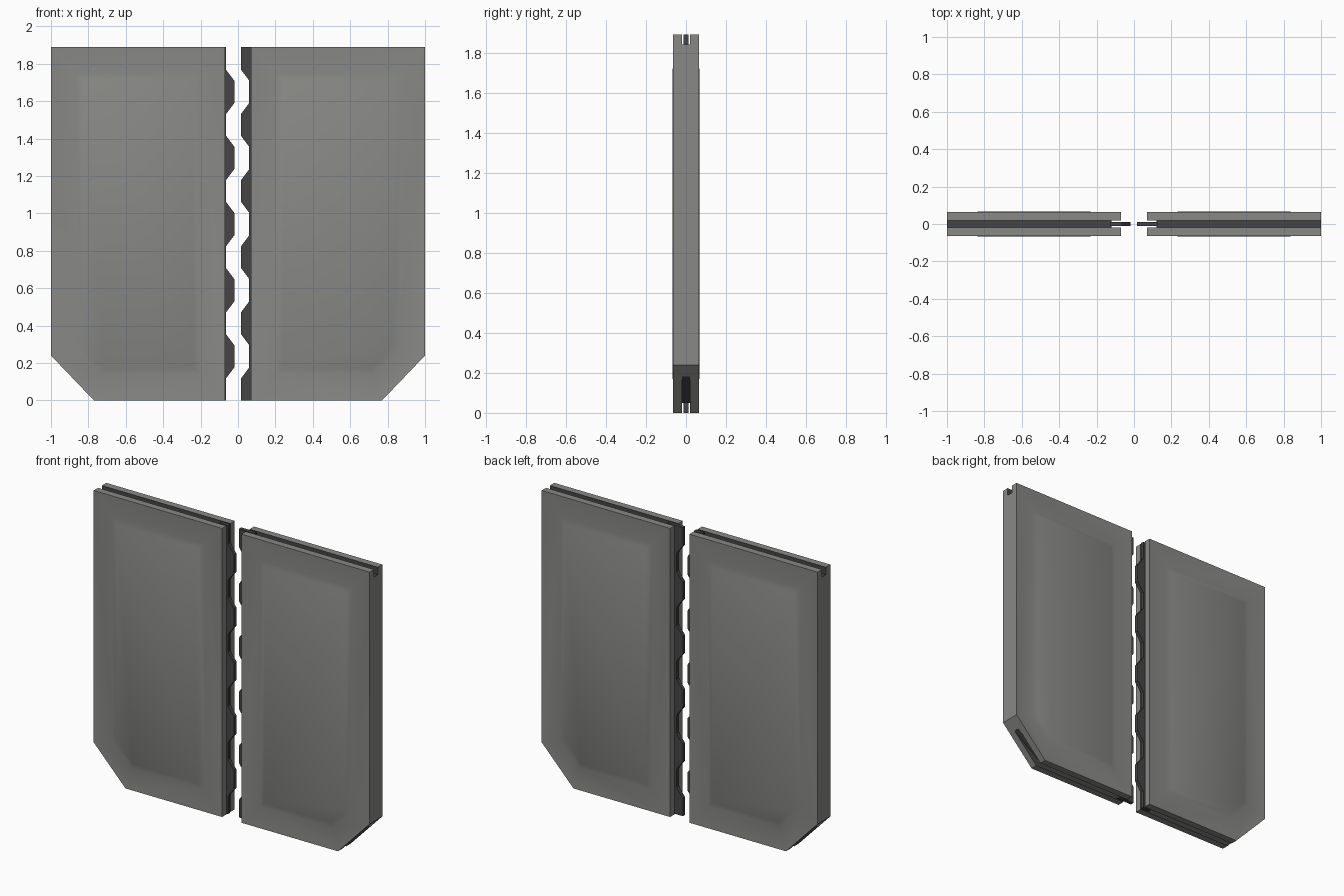
import bpy, bmesh, math

if "Cube" in bpy.data.objects:
    bpy.data.objects.remove(bpy.data.objects["Cube"])

H = 1.89
dark = bpy.data.materials.new("dark_metal")
dark.diffuse_color = (0.06, 0.06, 0.06, 1)
dark.use_nodes = True
dark.node_tree.nodes["Principled BSDF"].inputs["Base Color"].default_value = dark.diffuse_color
grey = bpy.data.materials.new("grey_metal")
grey.diffuse_color = (0.25, 0.25, 0.24, 1)
grey.use_nodes = True
grey.node_tree.nodes["Principled BSDF"].inputs["Base Color"].default_value = grey.diffuse_color


def loft(name, layers, mat):
    """Closed solid from (outline, y) layers; outlines are x/z points."""
    bm = bmesh.new()
    rings = [[bm.verts.new((x, y, z)) for x, z in pts] for pts, y in layers]
    for a, b in zip(rings, rings[1:]):
        n = len(a)
        for i in range(n):
            bm.faces.new((a[i], a[(i + 1) % n], b[(i + 1) % n], b[i]))
    bm.faces.new(rings[0])
    bm.faces.new(rings[-1])
    bmesh.ops.recalc_face_normals(bm, faces=bm.faces)
    me = bpy.data.meshes.new(name)
    bm.to_mesh(me)
    bm.free()
    me.materials.append(mat)
    ob = bpy.data.objects.new(name, me)
    bpy.context.collection.objects.link(ob)
    return ob


def select(ob):
    bpy.ops.object.select_all(action='DESELECT')
    ob.select_set(True)
    bpy.context.view_layer.objects.active = ob


def flip(pts, s):
    return [(x * s, z) for x, z in pts]


# outlines of the right-hand leaf
rim = [(0.07, 0), (0.77, 0), (1, 0.24), (1, H), (0.07, H)]
ring = [(0.20, 0.14), (0.73, 0.14), (0.87, 0.29), (0.87, 1.75), (0.20, 1.75)]
pad = [(0.24, 0.175), (0.715, 0.175), (0.83, 0.30), (0.83, 1.715), (0.24, 1.715)]
# C-shaped groove running over the top, inner edge, bottom and lower corner
groove = [(1.1, H + .1), (-0.1, H + .1), (-0.1, -0.1), (1.1, -0.1), (1.1, 0.12),
          (0.945, 0.183), (0.76, 0.05), (0.12, 0.05), (0.12, 1.84), (1.1, 1.84)]


def tooth_edge(out, inn, first):
    """Trapezoid tooth edge from z = H down to z = 0."""
    pts = [(first, H)]
    for k in range(5):
        z = 1.77 - 0.3535 * k
        pts += [(out, z), (inn, z - 0.06), (inn, z - 0.18), (out, z - 0.24)]
    return pts + [(first, 0)]


for side, s in (("left", -1), ("right", 1)):
    # door leaf with a sunken border and raised centre on both faces
    leaf = loft(side + "_door_leaf",
                [(flip(p, s), y) for p, y in
                 ((pad, -.068), (ring, -.055), (rim, -.065),
                  (rim, .065), (ring, .055), (pad, .068))], grey)
    cutter = loft("groove_cutter", [(flip(groove, s), -.02), (flip(groove, s), .02)], dark)
    cutter.hide_render = True
    mod = leaf.modifiers.new("groove", 'BOOLEAN')
    mod.operation = 'DIFFERENCE'
    mod.solver = 'EXACT'
    mod.material_mode = 'TRANSFER'
    mod.object = cutter
    select(leaf)
    bpy.ops.object.modifier_apply(modifier=mod.name)
    bpy.data.objects.remove(cutter)
    bpy.ops.object.shade_smooth_by_angle(angle=math.radians(35))

    # interlocking toothed plate on the inner edge
    edge = tooth_edge(-.065, -.02, -.065) if s < 0 else tooth_edge(.015, .06, .015)
    plate = [(0.125 * s, 0), (0.125 * s, H)] + edge
    loft(side + "_toothed_plate", [(plate, -.012), (plate, .012)], dark)
